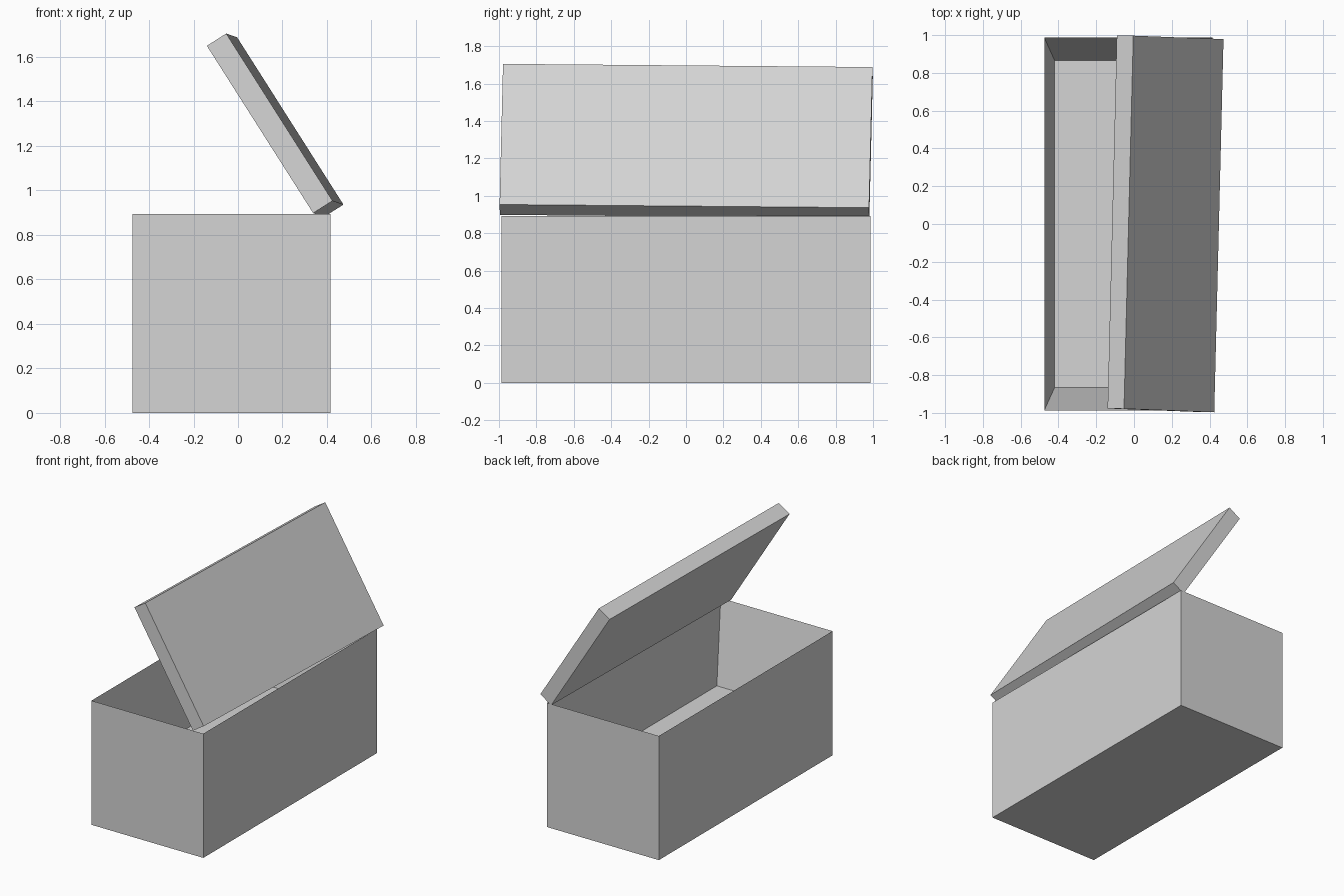
import bpy
import bmesh
from mathutils import Matrix, Vector

cube = bpy.data.objects.get("Cube")
if cube:
    bpy.data.objects.remove(cube, do_unlink=True)

grey = bpy.data.materials.new("light_grey")
grey.use_nodes = True
grey.diffuse_color = (0.66, 0.66, 0.66, 1)
grey.node_tree.nodes["Principled BSDF"].inputs["Base Color"].default_value = grey.diffuse_color


def block(name, size, centre, shape=None):
    """Flat-shaded block of a given size, with an optional edit of its mesh."""
    bm = bmesh.new()
    bmesh.ops.create_cube(bm, size=1, matrix=Matrix.Diagonal((*size, 1)))
    if shape:
        shape(bm)
    mesh = bpy.data.meshes.new(name)
    bm.to_mesh(mesh)
    bm.free()
    mesh.materials.append(grey)
    obj = bpy.data.objects.new(name, mesh)
    obj.location = centre
    bpy.context.collection.objects.link(obj)
    return obj


def hollow(bm):
    """Sink the top face into a tapered cavity with a knife-edge rim."""
    bm.normal_update()
    top = [f for f in bm.faces if f.normal.z > 0.9]
    floor = bmesh.ops.extrude_discrete_faces(bm, faces=top)["faces"][0]
    bmesh.ops.scale(bm, vec=(0.876, 0.876, 1), verts=floor.verts)
    bmesh.ops.translate(bm, vec=(0, 0, -0.57), verts=floor.verts)


# Open chest body
block("chest_body", (0.89, 1.974, 0.893), (-0.03, 0, 0.4465), hollow)

# Lid, propped open and slightly askew on the hinge side
lid = block("lid", (0.891, 1.976, 0.103), (0, 0, 0))
along = Vector((0.049, 1.975, -0.017)).normalized()
across = Vector((0.478, -0.015, -0.752))
across = (across - along * across.dot(along)).normalized()
outward = across.cross(along)
turn = Matrix((across, along, outward)).transposed().to_4x4()
lid.matrix_world = Matrix.Translation((0.167, 0.001, 1.293)) @ turn
